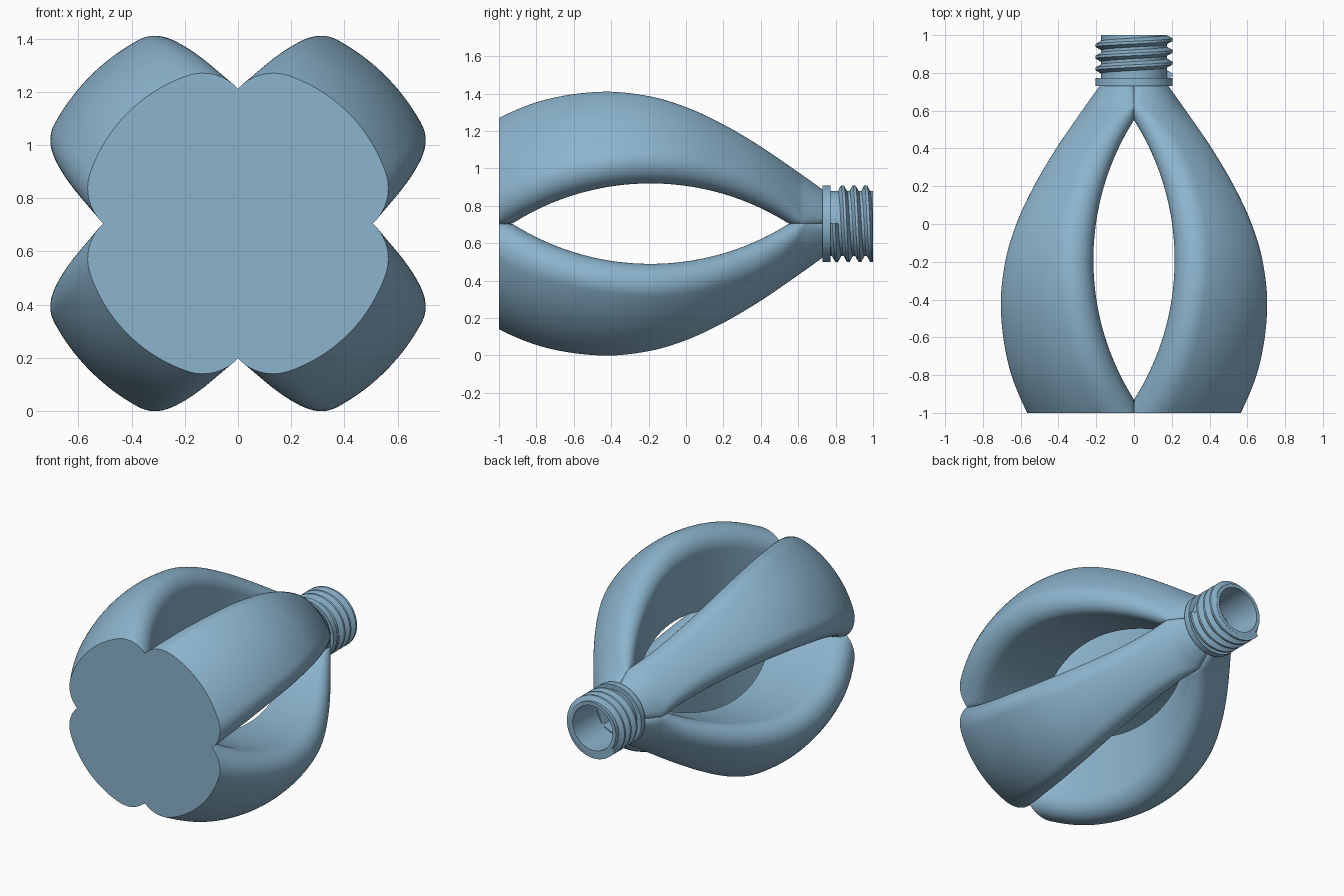
import bpy, bmesh, math

cube = bpy.data.objects.get("Cube")
if cube:
    bpy.data.objects.remove(cube, do_unlink=True)

AXIS_Z = 0.705
FRONT, COLLAR, BACK = -1.0, 0.73, 1.0
BORE, BORE_END = 0.152, 0.58

blue = bpy.data.materials.new("soft blue")
blue.use_nodes = True
blue.diffuse_color = (0.262, 0.456, 0.61, 1)
blue.node_tree.nodes["Principled BSDF"].inputs["Base Color"].default_value = blue.diffuse_color

# Height of the lobe crest and rounding radius of the lobe edges along y
CREST = [(-1.25, .41), (-1, .565), (-.75, .663), (-.45, .705), (-.2, .682), (0, .623),
         (.2, .53), (.4, .412), (.6, .275), (.75, .168)]
ROUND = [(-1, .18), (-.75, .142), (-.45, .118), (-.2, .114), (.2, .11), (.55, .098), (.75, .03)]


def smooth_curve(knots, y):
    """Cubic curve through the knots."""
    def slope(i):
        a, b = knots[max(i - 1, 0)], knots[min(i + 1, len(knots) - 1)]
        return (b[1] - a[1]) / (b[0] - a[0])
    i = 0
    while i < len(knots) - 2 and y > knots[i + 1][0]:
        i += 1
    (y0, v0), (y1, v1) = knots[i], knots[i + 1]
    d = y1 - y0
    s = (y - y0) / d
    return (v0 * (1 + 2 * s) * (1 - s) ** 2 + v1 * s * s * (3 - 2 * s)
            + d * slope(i) * s * (1 - s) ** 2 - d * slope(i + 1) * s * s * (1 - s))


def gap(y):
    """Half width of the almond opening, negative where lobes merge."""
    return math.sqrt(1.38 ** 2 - (y + 0.19) ** 2) - 1.165


def lobe_section(y):
    """Wedge with a bowed outside, round edges and flat walls along the openings."""
    t = smooth_curve(ROUND, y)
    cx = max(gap(y) + t, 0.03)
    cz = smooth_curve(CREST, y) - t
    radius, start = math.hypot(cx, cz), math.atan2(cx, cz)
    wall = max(cx - t, 0)
    arc, cap, flat = 14, 18, 12
    half = []
    for i in range(arc):
        a = math.pi / 4 + (start - math.pi / 4) * i / arc
        half.append(((radius + t) * math.sin(a), (radius + t) * math.cos(a)))
    for i in range(cap):
        a = start - (math.pi / 2 + start) * i / cap
        half.append((max(cx + t * math.sin(a), 0), cz + t * math.cos(a)))
    for i in range(flat + 1):
        x, z = wall, cz + (wall - cz) * i / flat
        # Leave room for the bore behind the neck
        if y > BORE_END and math.hypot(x, z) < BORE:
            a = math.atan2(x, z) if i < flat else math.pi / 4
            x, z = BORE * math.sin(a), BORE * math.cos(a)
        half.append((x, z))
    return half + [(z, x) for x, z in half[-2:0:-1]]


def loft(name, rings, cap_ends=True, close=False):
    """Skin a list of equal rings of (x, y, z) points."""
    bm = bmesh.new()
    rows = [[bm.verts.new(p) for p in ring] for ring in rings]
    pairs = list(zip(rows, rows[1:]))
    if close:
        pairs.append((rows[-1], rows[0]))
    for a, b in pairs:
        for i in range(len(a)):
            j = (i + 1) % len(a)
            bm.faces.new((a[i], a[j], b[j], b[i]))
    if cap_ends:
        bm.faces.new(rows[0])
        bm.faces.new(rows[-1])
    bmesh.ops.remove_doubles(bm, verts=bm.verts, dist=1e-5)
    bmesh.ops.recalc_face_normals(bm, faces=bm.faces)
    mesh = bpy.data.meshes.new(name)
    bm.to_mesh(mesh)
    bm.free()
    obj = bpy.data.objects.new(name, mesh)
    bpy.context.collection.objects.link(obj)
    mesh.materials.append(blue)
    bpy.ops.object.select_all(action='DESELECT')
    obj.select_set(True)
    bpy.context.view_layer.objects.active = obj
    bpy.ops.object.shade_smooth_by_angle(angle=math.radians(32))


def around(r, a, y):
    """Point at radius r and angle a round the y axis."""
    return (r * math.cos(a), y, AXIS_Z + r * math.sin(a))


# Four lobes, mirrored across both planes
STEPS = 120
stations = [FRONT + (COLLAR + 0.01 - FRONT) * i / STEPS for i in range(STEPS + 1)]
sections = [(y, lobe_section(y)) for y in stations]
for side, sx in (("left", 1), ("right", -1)):
    for level, sz in (("upper", 1), ("lower", -1)):
        loft(f"{level}_{side}_lobe",
             [[(sx * x, y, AXIS_Z + sz * z) for x, z in pts] for y, pts in sections])

# Neck tube with a collar and an open bore
SEGMENTS = 96
COLLAR_TOP = COLLAR + 0.042
profile = [(0.15, COLLAR), (0.205, COLLAR), (0.205, COLLAR_TOP),
           (0.174, COLLAR_TOP), (0.174, BACK), (0.15, BACK)]
loft("neck", [[around(r, 2 * math.pi * i / SEGMENTS, y) for i in range(SEGMENTS)]
              for r, y in profile], cap_ends=False, close=True)

# Helical thread on the neck
PITCH, TURNS, THREAD_START = 0.062, 3.4, 0.79
ridge = [(0.17, -0.026), (0.205, -0.007), (0.205, 0.007), (0.17, 0.026)]
coils = []
for k in range(int(TURNS * SEGMENTS) + 1):
    turn = k / SEGMENTS
    y = THREAD_START + PITCH * turn
    coils.append([around(r, -2 * math.pi * turn, min(max(y + dy, COLLAR), BACK))
                  for r, dy in ridge])
loft("neck_thread", coils)
